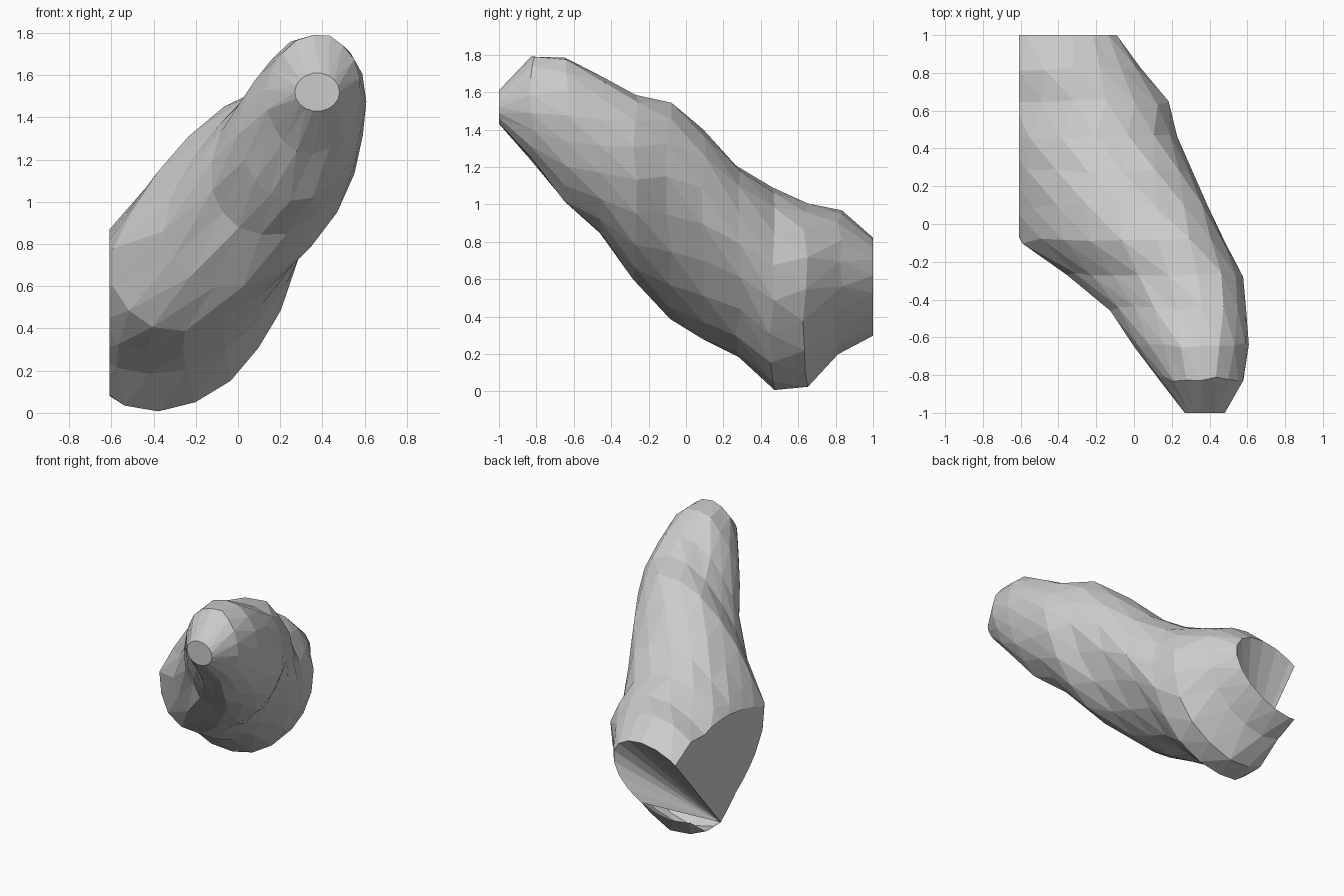
import bpy, bmesh, math, random
from mathutils import Vector

if "Cube" in bpy.data.objects:
    bpy.data.objects.remove(bpy.data.objects["Cube"])

random.seed(4)
SEG, CUT_X = 18, -0.61

# Cross-sections along y: y, x min, x max, z min, z max, skew, upper-left flattening
SECTIONS = [
    (-1.00, 0.27, 0.48, 1.43, 1.61, 0.0, 0.0),
    (-0.82, 0.13, 0.58, 1.23, 1.79, 0.1, 0.0),
    (-0.64, 0.00, 0.60, 1.00, 1.79, 0.2, 0.05),
    (-0.45, -0.14, 0.60, 0.83, 1.67, 0.33, 0.05),
    (-0.27, -0.36, 0.57, 0.57, 1.59, 0.45, 0.08),
    (-0.09, -0.61, 0.48, 0.38, 1.54, 0.50, 0.13),
    (0.10, -0.71, 0.38, 0.26, 1.39, 0.47, 0.12),
    (0.28, -0.78, 0.30, 0.17, 1.20, 0.38, 0.06),
    (0.46, -0.80, 0.22, 0.00, 1.08, 0.25, 0.0),
    (0.64, -0.82, 0.18, 0.02, 1.00, 0.25, 0.0),
    (0.82, -0.82, 0.03, 0.20, 0.96, 0.3, 0.0),
    (1.00, -0.80, -0.09, 0.30, 0.82, 0.4, 0.0),
]


def ring(bm, i, section):
    """One skewed oval; alternate rings are staggered half a step."""
    y, xl, xr, zl, zh, skew, flat = section
    inner = 0 < i < len(SECTIONS) - 1
    verts = []
    for k in range(SEG):
        t = 2 * math.pi * (k + 0.5 * (i % 2)) / SEG
        r = 1.01 + (random.uniform(-0.02, 0.02) if inner else 0)
        r -= flat * max(0, math.cos(t - 2.2)) ** 4
        if inner:
            r -= 0.06 * max(0, math.cos(t + 2.5)) ** 4
        x = (xl + xr) / 2 + (xr - xl) / 2 * r * math.cos(t)
        z = (zl + zh) / 2 + (zh - zl) / 2 * r * math.sin(t + skew)
        dy = random.uniform(-0.015, 0.015) if inner else 0
        verts.append(bm.verts.new((x, y + dy, min(max(z, 0), 1.79))))
    return verts


# Lumpy tapering body, triangulated between the rings
bm = bmesh.new()
rings = [ring(bm, i, s) for i, s in enumerate(SECTIONS)]
for i in range(len(rings) - 1):
    a, b = rings[i], rings[i + 1]
    for k in range(SEG):
        n = (k + 1) % SEG
        if i % 2 == 0:
            bm.faces.new((a[k], a[n], b[k]))
            bm.faces.new((a[n], b[n], b[k]))
        else:
            bm.faces.new((a[k], a[n], b[n]))
            bm.faces.new((a[k], b[n], b[k]))
bm.faces.new(rings[0])
bmesh.ops.recalc_face_normals(bm, faces=bm.faces)

# Slice off the left side
bmesh.ops.bisect_plane(bm, geom=bm.verts[:] + bm.edges[:] + bm.faces[:], dist=1e-5,
                       plane_co=(CUT_X, 0, 0), plane_no=(-1, 0, 0), clear_outer=True)

rim = [v for v in bm.verts if v.is_boundary]
side = [v for v in rim if abs(v.co.x - CUT_X) < 1e-3]
back = [v for v in rim if abs(v.co.y - 1) < 1e-3]
corner = max((v for v in side if v in back), key=lambda v: v.co.z)
low = min(side, key=lambda v: (v.co - Vector((CUT_X, 0.44, 0.14))).length)

# Flat side plate, stopping at the diagonal from low point to top corner
d = corner.co - low.co
plate = [v for v in side if v in (corner, low) or
         d.y * (v.co.z - low.co.z) - d.z * (v.co.y - low.co.y) > 1e-4]
cy = sum(v.co.y for v in plate) / len(plate)
cz = sum(v.co.z for v in plate) / len(plate)
plate.sort(key=lambda v: math.atan2(v.co.z - cz, v.co.y - cy))
bm.faces.new(plate[::-1])

# Recessed fan closing the back, leaving the open notch at the corner
mid = Vector((-0.42, 1, 0.57))
fan = [v for v in back if v.co.x > -0.36 or v.co.z > 0.57]
fan.sort(key=lambda v: (math.pi - math.atan2(v.co.z - mid.z, v.co.x - mid.x)) % (2 * math.pi))
for p, q in zip(fan, fan[1:]):
    bm.faces.new((low, p, q))

me = bpy.data.meshes.new("lumpy_body")
bm.to_mesh(me)
bm.free()
bpy.context.collection.objects.link(bpy.data.objects.new("lumpy_body", me))
